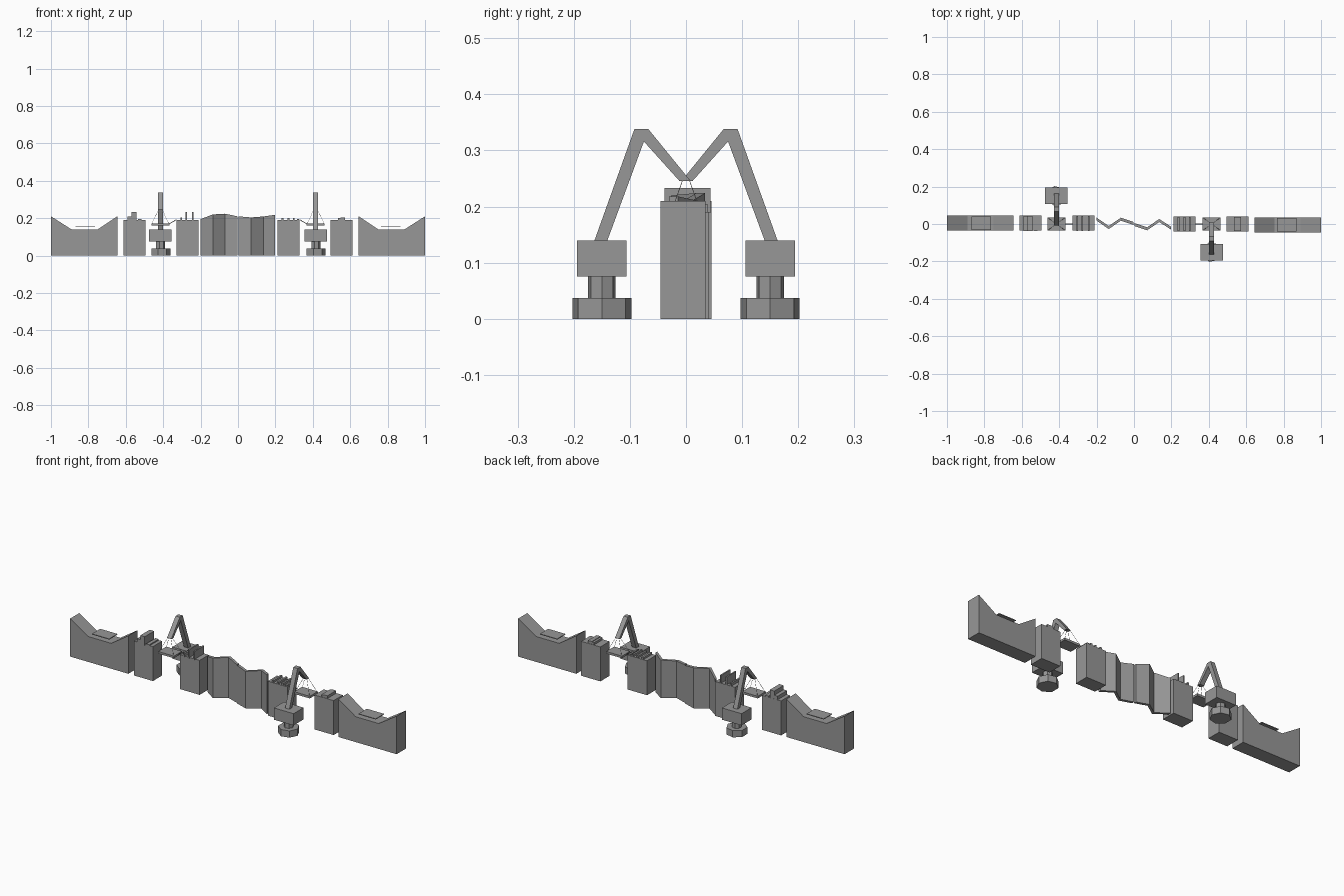
import bpy, math
from mathutils import Vector

if "Cube" in bpy.data.objects:
    bpy.data.objects.remove(bpy.data.objects["Cube"])

# one dark grey for every part
grey = bpy.data.materials.new("dark_grey")
grey.diffuse_color = (0.31, 0.31, 0.31, 1)
grey.use_nodes = True
grey.node_tree.nodes["Principled BSDF"].inputs["Base Color"].default_value = grey.diffuse_color


def mesh(name, verts, faces):
    me = bpy.data.meshes.new(name)
    me.from_pydata(verts, [], faces)
    me.update()
    me.materials.append(grey)
    ob = bpy.data.objects.new(name, me)
    bpy.context.collection.objects.link(ob)
    return ob


def prism(name, outline, a, b):
    """Sweep a closed outline (list of 3D points) from offset a to offset b."""
    n = len(outline)
    verts = [Vector(p) + Vector(o) for o in (a, b) for p in outline]
    faces = [tuple(range(n)), tuple(range(2 * n - 1, n - 1, -1))]
    faces += [(i, i + n, (i + 1) % n + n, (i + 1) % n) for i in range(n)]
    ob = mesh(name, verts, faces)
    bpy.context.view_layer.objects.active = ob
    ob.select_set(True)
    bpy.ops.object.mode_set(mode='EDIT')
    bpy.ops.mesh.select_all(action='SELECT')
    bpy.ops.mesh.normals_make_consistent(inside=False)
    bpy.ops.object.mode_set(mode='OBJECT')
    ob.select_set(False)
    return ob


def box(name, x0, x1, y0, y1, z0, z1):
    pts = [(x0, y0, z0), (x1, y0, z0), (x1, y1, z0), (x0, y1, z0)]
    return prism(name, pts, (0, 0, 0), (0, 0, z1 - z0))


def drum(name, x, y, r, z0, z1, sides):
    pts = [(x + r * math.cos(math.tau * i / sides), y + r * math.sin(math.tau * i / sides), z0)
           for i in range(sides)]
    return prism(name, pts, (0, 0, 0), (0, 0, z1 - z0))


def rod(name, p, q, r):
    p, q = Vector(p), Vector(q)
    rot = (q - p).to_track_quat('Z', 'Y')
    ring = [p + rot @ Vector((r * math.cos(i * math.pi / 2), r * math.sin(i * math.pi / 2), 0))
            for i in range(4)]
    return prism(name, ring, (0, 0, 0), q - p)


for s, side in ((-1, "left"), (1, "right")):
    ya, yb = sorted((0.035 * s, -0.045 * s))

    # end block with a sunken valley, and the thin plate over it
    prof = [(1, 0), (1, 0.21), (0.89, 0.14), (0.75, 0.14), (0.645, 0.21), (0.645, 0)]
    prism(side + "_end_ramp", [(s * x, 0, z) for x, z in prof], (0, ya, 0), (0, yb, 0))
    xa, xb = sorted((s * 0.87, s * 0.765))
    box(side + "_ramp_plate", xa, xb, ya + 0.004, yb - 0.004, 0.155, 0.159)

    # pedestals
    for label, p, q in (("outer", 0.495, 0.612), ("inner", 0.21, 0.33)):
        xa, xb = sorted((s * p, s * q))
        box(f"{side}_{label}_pedestal", xa, xb, -0.04 if s > 0 else -0.035,
            0.04 if s > 0 else 0.045, 0, 0.19)

    # crane: seven-sided base, neck, cab and bent boom
    cx, cy = 0.415 * s, -0.15 * s
    drum(side + "_crane_base", cx, cy, 0.054, 0, 0.037, 7)
    drum(side + "_crane_neck", cx, cy, 0.025, 0.037, 0.075, 7)
    box(side + "_crane_cab", cx - 0.06, cx + 0.06, cy - 0.044, cy + 0.044, 0.075, 0.14)
    boom = [(0.163, 0.14), (0.092, 0.338), (0.067, 0.338), (-0.008, 0.246),
            (0.012, 0.246), (0.075, 0.316), (0.14, 0.14)]
    prism(side + "_crane_boom", [(cx, -s * y, z) for y, z in boom],
          (-0.013, 0, 0), (0.013, 0, 0))

    # hanging platform, its four cables and the link to the inner pedestal
    box(side + "_platform", cx - 0.048, cx + 0.048, -0.035, 0.035, 0.16, 0.172)
    for i in (-1, 1):
        for j in (-1, 1):
            rod(side + "_cable", (cx + 0.008 * i, 0.005 * j, 0.25),
                (cx + 0.045 * i, 0.033 * j, 0.171), 0.0008)
    rod(side + "_link", (s * 0.367, 0, 0.17), (s * 0.33, 0, 0.192), 0.002)

# slats on the pedestals: x start, x end, top height
slats = [(-0.59, -0.57, 0.21), (-0.57, -0.543, 0.233), (-0.535, -0.515, 0.196),
         (-0.308, -0.299, 0.205), (-0.28, -0.272, 0.233), (-0.246, -0.238, 0.233),
         (0.233, 0.244, 0.201), (0.265, 0.275, 0.201), (0.293, 0.303, 0.201),
         (0.315, 0.325, 0.196), (0.535, 0.548, 0.202), (0.548, 0.572, 0.205)]
for x0, x1, top in slats:
    box("slat", x0, x1, -0.038, 0.044 if x0 < 0 else 0.038, 0.185, top)

# two folded wall panels: x, y, top height along each fold
panels = {"left_folded_wall": [(-0.2, 0.026, 0.195), (-0.135, -0.019, 0.22),
                               (-0.07, 0.026, 0.224), (-0.003, 0.003, 0.21)],
          "right_folded_wall": [(0.003, -0.003, 0.21), (0.07, -0.026, 0.204),
                                (0.135, 0.019, 0.209), (0.197, -0.022, 0.218)]}
for name, path in panels.items():
    t = 0.008
    verts, faces = [], []
    for x, y, h in path:
        verts += [(x, y - t, 0), (x, y + t, 0), (x, y + t, h), (x, y - t, h)]
    for k in range(3):
        a = 4 * k
        faces += [(a + i, a + 4 + i, a + 4 + (i + 1) % 4, a + (i + 1) % 4) for i in range(4)]
    faces += [(0, 1, 2, 3), (15, 14, 13, 12)]
    mesh(name, verts, [f[::-1] for f in faces])
